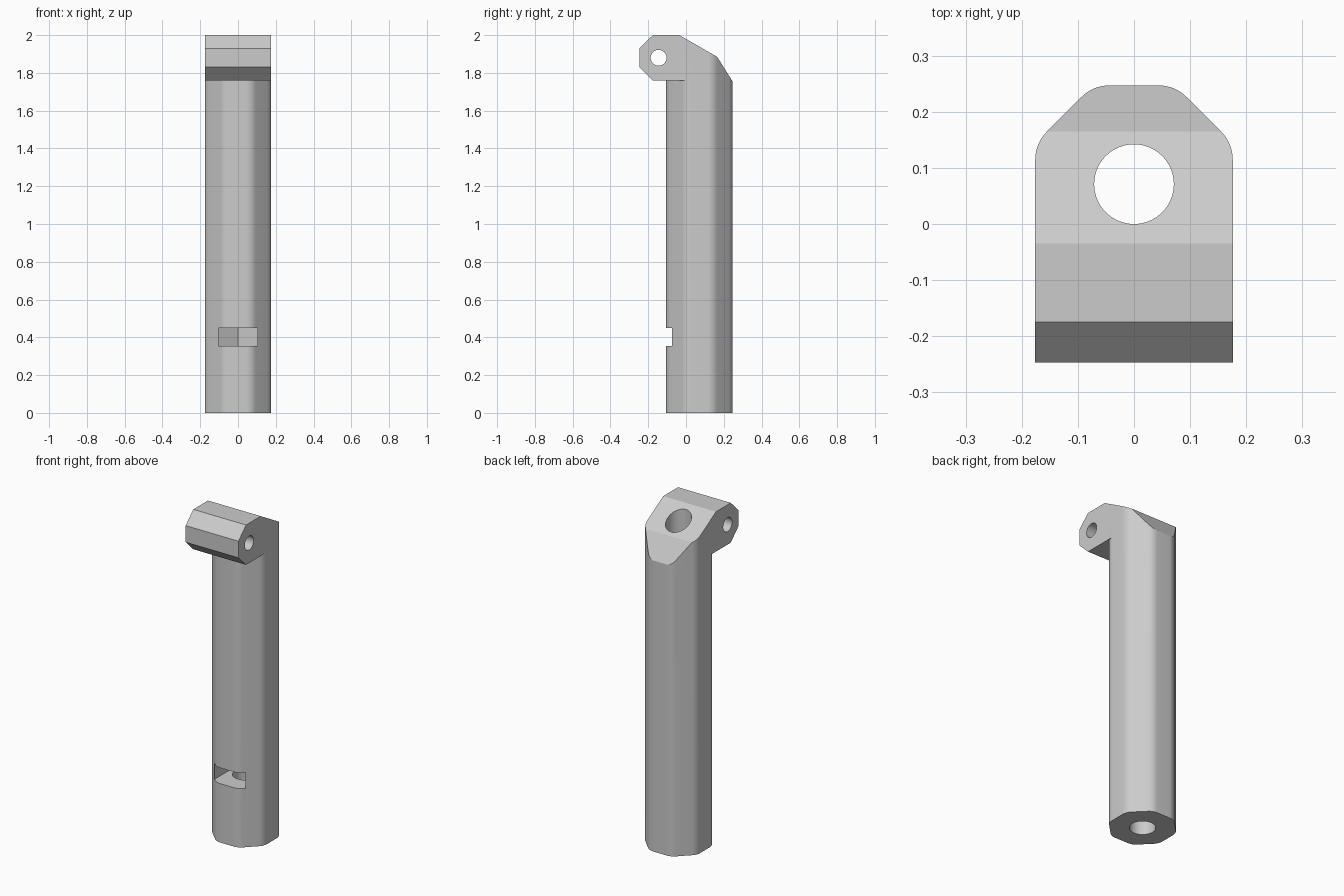
import bpy, bmesh, math
from mathutils import Vector

old = bpy.data.objects.get("Cube")
if old:
    bpy.data.objects.remove(old, do_unlink=True)

HALF = 0.176      # half width of the shank
AXIS_Y = 0.071    # y of the shank axis
HEAD_Z = 1.76     # underside of the lug

grey = bpy.data.materials.new("plain grey")
grey.use_nodes = True
COLOUR = (0.6, 0.6, 0.6, 1)
grey.diffuse_color = COLOUR
grey.node_tree.nodes["Principled BSDF"].inputs["Base Color"].default_value = COLOUR


def prism(name, points, push):
    """Closed solid made by sweeping a flat outline along a vector."""
    bm = bmesh.new()
    base = bm.faces.new([bm.verts.new(p) for p in points])
    swept = bmesh.ops.extrude_face_region(bm, geom=[base])["geom"]
    bmesh.ops.translate(bm, vec=Vector(push),
                        verts=[v for v in swept if isinstance(v, bmesh.types.BMVert)])
    if len(bm.faces) == len(points) + 1:
        bm.faces.new([v for v in base.verts])
    bmesh.ops.recalc_face_normals(bm, faces=bm.faces)
    mesh = bpy.data.meshes.new(name)
    bm.to_mesh(mesh)
    bm.free()
    mesh.materials.append(grey)
    ob = bpy.data.objects.new(name, mesh)
    bpy.context.collection.objects.link(ob)
    return ob


def ring(radius, sides, turn=0.0):
    return [(radius * math.cos(math.tau * i / sides + turn),
             radius * math.sin(math.tau * i / sides + turn)) for i in range(sides)]


def upright(name, outline, z0, z1):
    return prism(name, [(x, y + AXIS_Y, z0) for x, y in outline], (0, 0, z1 - z0))


def crosswise(name, outline, half):
    return prism(name, [(-half, y, z) for y, z in outline], (2 * half, 0, 0))


def combine(target, other, operation):
    mod = target.modifiers.new(operation, 'BOOLEAN')
    mod.object, mod.operation, mod.solver = other, operation, 'EXACT'
    bpy.context.view_layer.update()
    done = target.evaluated_get(bpy.context.evaluated_depsgraph_get())
    target.data = bpy.data.meshes.new_from_object(done)
    target.modifiers.clear()
    bpy.data.objects.remove(other, do_unlink=True)


# Shank: an octagon with rounded corners
ROUND, STEPS = 0.07, 8
section = []
for k in range(8):
    mid = math.radians(22.5 + 45 * k)
    reach = (HALF - ROUND) / math.cos(math.radians(22.5))
    for s in range(STEPS + 1):
        a = math.radians(45 * (k + s / STEPS))
        section.append((reach * math.cos(mid) + ROUND * math.cos(a),
                        reach * math.sin(mid) + ROUND * math.sin(a)))
body = upright("latch_body", section, 0, 2.1)

# Lug: a full-width block reaching forward at the top
lug = crosswise("lug", [(-0.3, HEAD_Z), (AXIS_Y, HEAD_Z), (AXIS_Y, 2.1), (-0.3, 2.1)], HALF)
combine(body, lug, 'UNION')

# Side outline: chamfered lug and sloping back of the head
outline = [(-0.035, 2.0), (-0.175, 2.0), (-0.247, 1.93), (-0.247, 1.83), (-0.175, HEAD_Z),
           (-0.15, HEAD_Z - 0.02), (-0.15, -0.1), (0.3, -0.1), (0.3, 1.67), (0.165, 1.885)]
combine(body, crosswise("side_outline", outline, 0.3), 'INTERSECT')

# Bolt hole along the whole shank, and pin hole across the lug
combine(body, upright("bolt_hole", ring(0.071, 64), -0.2, 2.2), 'DIFFERENCE')
pin = [(y - 0.145, z + 1.88) for y, z in ring(0.042, 48)]
combine(body, crosswise("pin_hole", pin, 0.3), 'DIFFERENCE')

# Hexagonal nut pocket, open to the front
hexagon = ring(0.119, 6, math.radians(30))
pocket = hexagon[:3] + [(hexagon[2][0], -0.3), (hexagon[0][0], -0.3)]
combine(body, upright("nut_pocket", pocket, 0.355, 0.45), 'DIFFERENCE')

# Smooth the rounded walls, keep the cut edges sharp
bpy.ops.object.select_all(action='DESELECT')
body.select_set(True)
bpy.context.view_layer.objects.active = body
bpy.ops.object.shade_smooth_by_angle(angle=math.radians(25))
